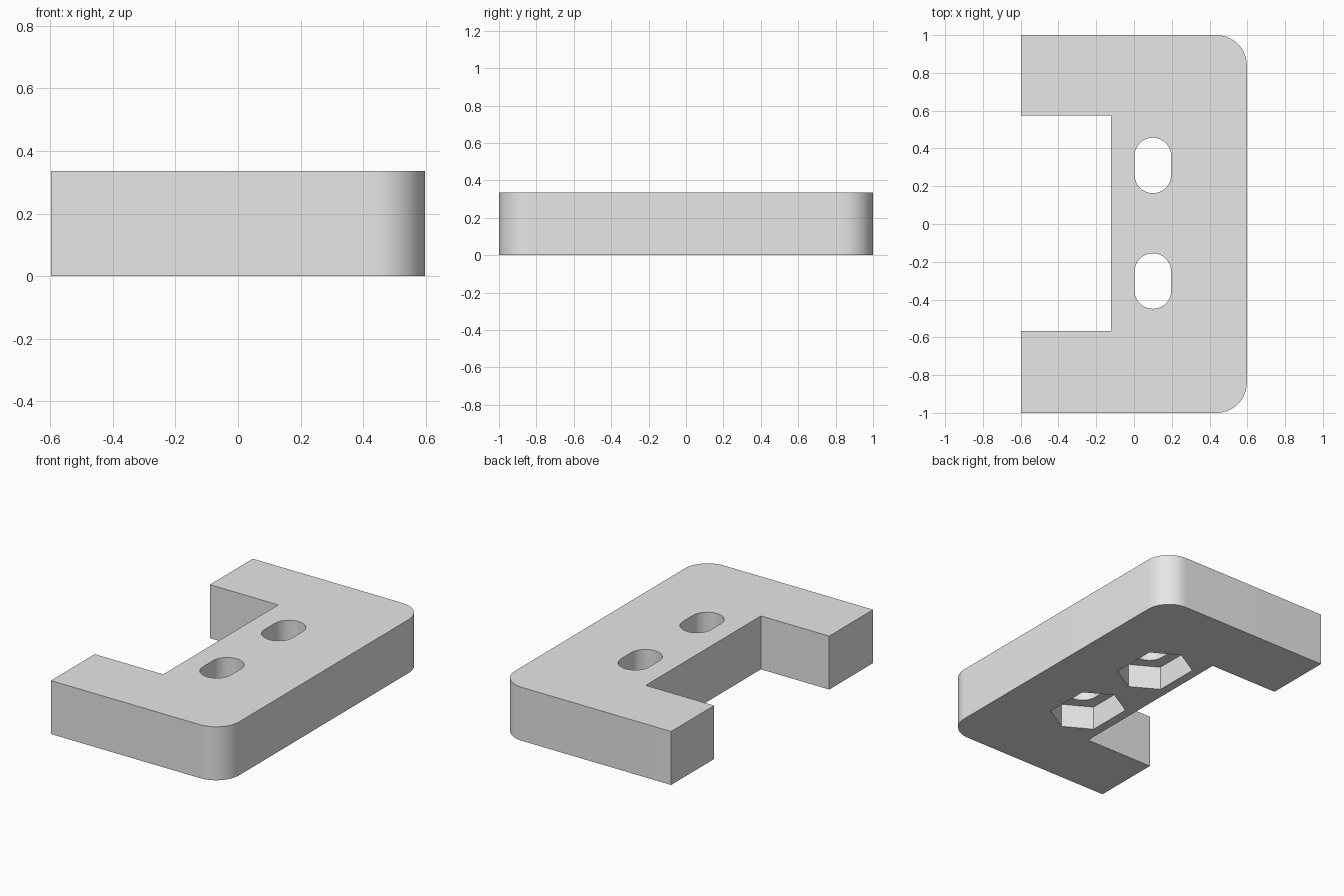
import bpy, bmesh
from math import pi, cos, sin, radians

cube = bpy.data.objects.get("Cube")
if cube:
    bpy.data.objects.remove(cube, do_unlink=True)

HEIGHT = 0.335
SHIFT = 0.004          # notch and slots sit a touch off centre
SLOT_X, SLOT_Y = 0.1, 0.306
SLOT_R, SLOT_HALF = 0.097, 0.05
POCKET_DEPTH = 0.15

grey = bpy.data.materials.new("light grey")
grey.use_nodes = True
grey.diffuse_color = (0.8, 0.8, 0.8, 1)
grey.node_tree.nodes["Principled BSDF"].inputs["Base Color"].default_value = (0.8, 0.8, 0.8, 1)


def arc(cx, cy, r, start, end, steps):
    angles = [radians(start + (end - start) * i / steps) for i in range(steps + 1)]
    return [(cx + r * cos(a), cy + r * sin(a)) for a in angles]


def prism(name, outline, z0, z1):
    """Extrude a flat outline from z0 to z1."""
    bm = bmesh.new()
    face = bm.faces.new([bm.verts.new((x, y, z0)) for x, y in outline])
    top = bmesh.ops.extrude_face_region(bm, geom=[face])["geom"]
    for v in top:
        if isinstance(v, bmesh.types.BMVert):
            v.co.z = z1
    bmesh.ops.recalc_face_normals(bm, faces=bm.faces)
    mesh = bpy.data.meshes.new(name)
    bm.to_mesh(mesh)
    bm.free()
    mesh.materials.append(grey)
    obj = bpy.data.objects.new(name, mesh)
    bpy.context.collection.objects.link(obj)
    return obj


# C-shaped plate with two rounded outer corners
X, R = 0.597, 0.16
notch_x, notch_y = -0.123, 0.57
outline = [(-X, -1)]
outline += arc(X - R, -1 + R, R, -90, 0, 16)
outline += arc(X - R, 1 - R, R, 0, 90, 16)
outline += [(-X, 1), (-X, notch_y + SHIFT), (notch_x, notch_y + SHIFT),
            (notch_x, -notch_y + SHIFT), (-X, -notch_y + SHIFT)]
plate = prism("bracket_plate", outline, 0, HEIGHT)


def cut(cutter):
    mod = plate.modifiers.new(cutter.name, 'BOOLEAN')
    mod.operation = 'DIFFERENCE'
    mod.solver = 'EXACT'
    mod.object = cutter
    bpy.ops.object.modifier_apply(modifier=mod.name)
    bpy.data.objects.remove(cutter, do_unlink=True)


bpy.ops.object.select_all(action='DESELECT')
bpy.context.view_layer.objects.active = plate
plate.select_set(True)

# Through slots, each with a stretched hexagonal nut pocket underneath
hex_r = 0.165 / cos(pi / 6)
for side, sign in (("back", 1), ("front", -1)):
    cy = sign * SLOT_Y + SHIFT
    nut = []
    for i in range(6):
        a = pi / 6 + i * pi / 3
        stretch = SLOT_HALF if sin(a) > 0 else -SLOT_HALF
        nut.append((SLOT_X + hex_r * cos(a), cy + hex_r * sin(a) + stretch))
    cut(prism(side + "_nut_pocket", nut, -0.1, POCKET_DEPTH))
    slot = (arc(SLOT_X, cy + SLOT_HALF, SLOT_R, 0, 180, 20)
            + arc(SLOT_X, cy - SLOT_HALF, SLOT_R, 180, 360, 20))
    cut(prism(side + "_slot", slot, -0.1, HEIGHT + 0.1))

bpy.ops.object.shade_smooth_by_angle(angle=radians(30))
